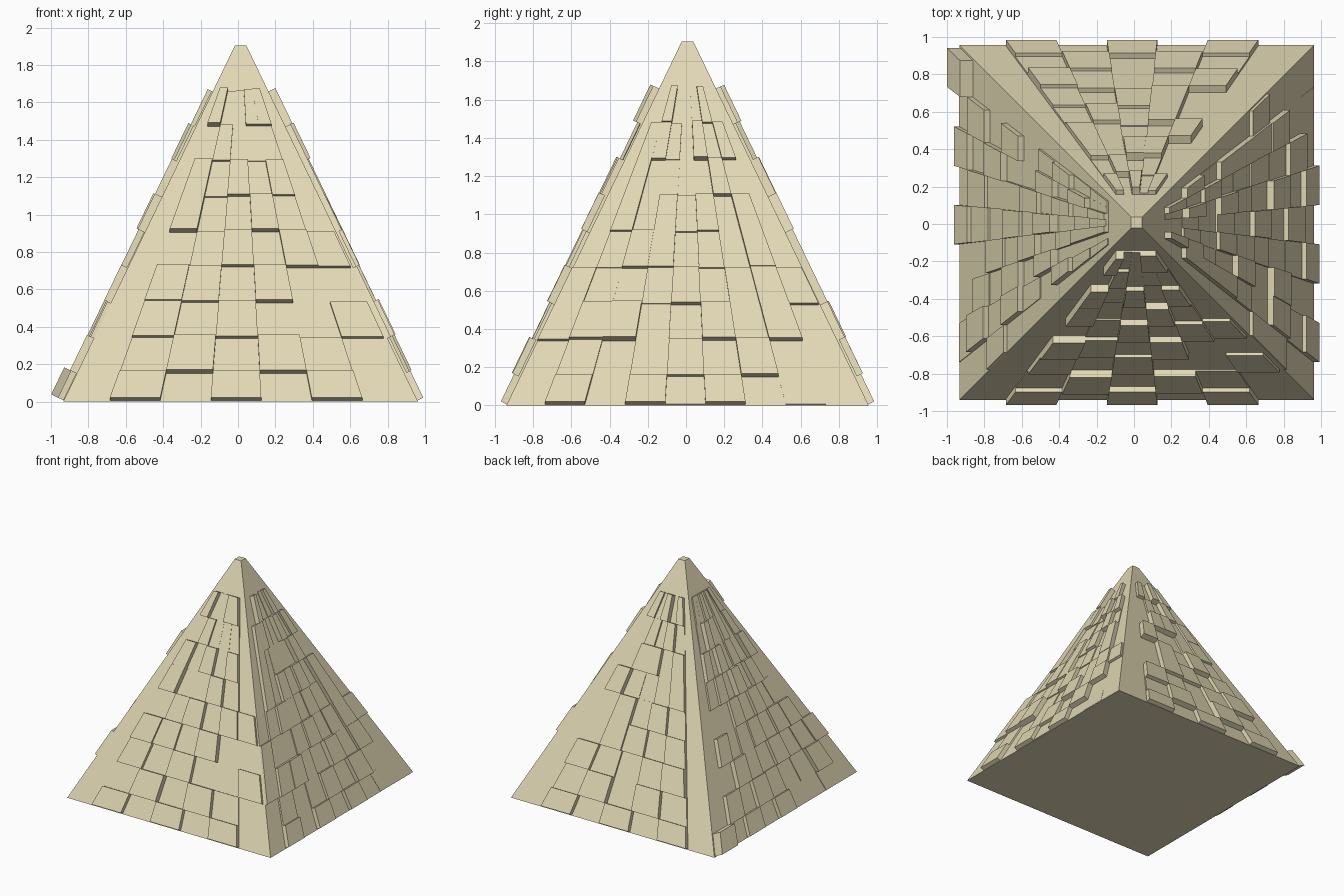
import bpy, bmesh, random
from mathutils import Vector

if "Cube" in bpy.data.objects:
    bpy.data.objects.remove(bpy.data.objects["Cube"])

random.seed(4)
CX, CY = 0.014, 0.008          # the core sits slightly off centre
HALF, TOP, HEIGHT = 0.948, 0.03, 1.905
SLOPE = (HALF - TOP) / HEIGHT
ROWS = [0.006] + [0.15 + 0.1885 * i for i in range(9)]   # course heights

stone = bpy.data.materials.new("pale sandstone")
stone.diffuse_color = (0.76, 0.69, 0.46, 1)
stone.use_nodes = True
stone.node_tree.nodes["Principled BSDF"].inputs["Base Color"].default_value = stone.diffuse_color


def half_at(z):
    return HALF - SLOPE * z


def finish(name, bm):
    bmesh.ops.recalc_face_normals(bm, faces=bm.faces)
    mesh = bpy.data.meshes.new(name)
    bm.to_mesh(mesh)
    bm.free()
    mesh.materials.append(stone)
    ob = bpy.data.objects.new(name, mesh)
    bpy.context.collection.objects.link(ob)


def add_prism(bm, lower, upper):
    """Six-sided solid between two matching quads."""
    a = [bm.verts.new(p) for p in lower]
    b = [bm.verts.new(p) for p in upper]
    bm.faces.new(a[::-1])
    bm.faces.new(b)
    for i in range(4):
        j = (i + 1) % 4
        bm.faces.new((a[i], a[j], b[j], b[i]))


# Core: truncated pyramid
bm = bmesh.new()
ring = lambda h, z: [(CX + sx * h, CY + sy * h, z)
                     for sx, sy in ((-1, -1), (1, -1), (1, 1), (-1, 1))]
add_prism(bm, ring(HALF, 0), ring(TOP, HEIGHT))
finish("pyramid_core", bm)


def stone_face(name, out, cols, raised, corner_depth=0.02):
    """Courses of blocks on one slope; raised lists the proud columns per course."""
    out = Vector(out)
    along = Vector((-out.y, out.x, 0))
    normal = (out + Vector((0, 0, SLOPE))).normalized()
    centre = Vector((CX, CY, 0))
    shift = along.dot(Vector((-0.026, -0.012, 0)))   # block grid offset
    bm = bmesh.new()
    for r, proud in enumerate(raised):
        z0, z1 = ROWS[r], ROWS[r + 1]
        for c in range(cols):
            edge = c in (0, cols - 1)
            if str(c) in proud:
                depth = 0.035 if r == 0 else random.uniform(0.025, 0.05)
                if edge:
                    depth = corner_depth if r == 0 else 0.02
            elif not edge and random.random() < 0.6:
                depth = random.uniform(0.004, 0.016) * (0.4 if r == 0 else 1)
            else:
                continue
            t0, t1 = 2 * c / cols - 1 + shift, 2 * (c + 1) / cols - 1 + shift
            t0, t1 = max(t0, -1), min(t1, 1)
            quad = []
            for t, z in ((t0, z0), (t1, z0), (t1, z1), (t0, z1)):
                h = half_at(z)
                quad.append(centre + out * h + along * (t * h) + Vector((0, 0, z)))
            add_prism(bm, quad, [p + normal * depth for p in quad])
    finish(name, bm)


# Block courses on the four slopes, bottom course first
stone_face("front_blocks", (0, -1, 0), 7,
           ["135", "24", "136", "124", "356", "14", "135", "2", "145"])
stone_face("right_blocks", (1, 0, 0), 9,
           ["135", "46", "01257", "0478", "237", "1357", "16", "1257", "26"])
stone_face("back_blocks", (0, 1, 0), 7,
           ["135", "24", "145", "235", "24", "15", "235", "4", "135"])
stone_face("left_blocks", (-1, 0, 0), 9,
           ["024", "137", "258", "1467", "35", "246", "137", "25", "35"], 0.075)
